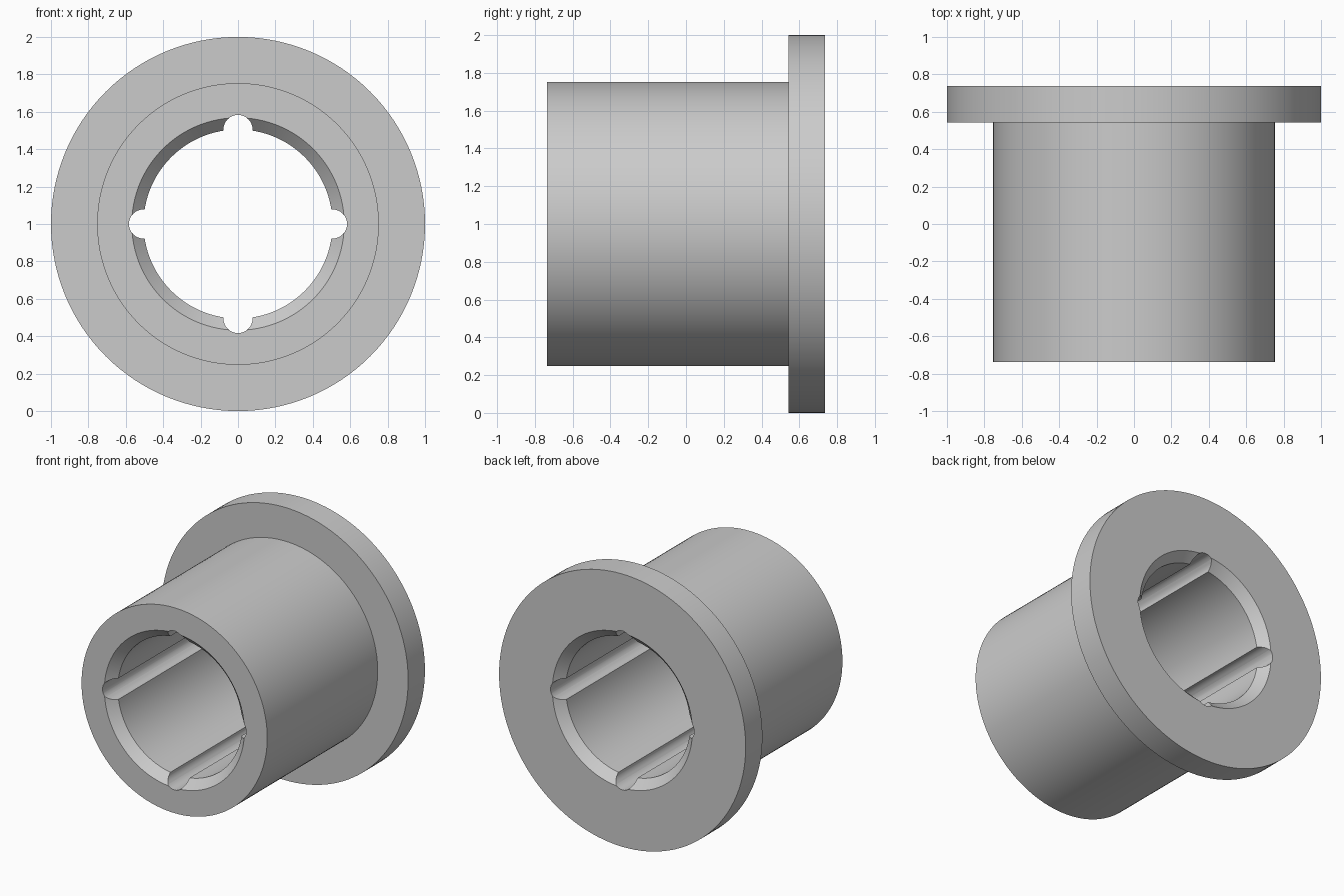
import bpy, bmesh
from math import pi, cos, sin, radians
from mathutils import Matrix, Vector

if "Cube" in bpy.data.objects:
    bpy.data.objects.remove(bpy.data.objects["Cube"])

SEGMENTS = 128
CENTRE = Vector((0, 0, 1))
HALF = 0.737          # half length along y
BORE, CHAMFER_R, CHAMFER_D = 0.505, 0.568, 0.065


def add_object(name, bm):
    bmesh.ops.recalc_face_normals(bm, faces=bm.faces)
    mesh = bpy.data.meshes.new(name)
    bm.to_mesh(mesh)
    bm.free()
    obj = bpy.data.objects.new(name, mesh)
    obj.location = CENTRE
    bpy.context.collection.objects.link(obj)
    return obj


def lathe(name, profile):
    """Spin a closed (radius, y) profile around the y axis."""
    bm = bmesh.new()
    verts = [bm.verts.new((r, y, 0)) for r, y in profile]
    edges = [bm.edges.new((verts[i - 1], verts[i])) for i in range(len(verts))]
    bmesh.ops.spin(bm, geom=verts + edges, cent=(0, 0, 0), axis=(0, 1, 0),
                   angle=2 * pi, steps=SEGMENTS)
    bmesh.ops.remove_doubles(bm, verts=bm.verts, dist=1e-4)
    return add_object(name, bm)


# Flanged sleeve with a bore chamfered at both ends
bushing = lathe("flanged_bushing", [
    (BORE, -HALF + CHAMFER_D), (CHAMFER_R, -HALF), (0.753, -HALF),
    (0.753, 0.543), (1.0, 0.543), (1.0, HALF),
    (CHAMFER_R, HALF), (BORE, HALF - CHAMFER_D)])

# Four round grooves running the whole length of the bore
bm = bmesh.new()
for i in range(4):
    a = i * pi / 2
    place = Matrix.Translation((BORE * cos(a), 0, BORE * sin(a)))
    bmesh.ops.create_cone(bm, cap_ends=True, segments=32, radius1=0.078,
                          radius2=0.078, depth=2 * HALF + 0.2,
                          matrix=place @ Matrix.Rotation(pi / 2, 4, 'X'))
cutter = add_object("groove_cutter", bm)
cutter.hide_render = True

cut = bushing.modifiers.new("grooves", 'BOOLEAN')
cut.operation = 'DIFFERENCE'
cut.solver = 'EXACT'
cut.object = cutter
bpy.context.view_layer.objects.active = bushing
bushing.select_set(True)
cutter.select_set(False)
bpy.ops.object.modifier_apply(modifier=cut.name)
bpy.data.objects.remove(cutter)
bpy.ops.object.shade_smooth_by_angle(angle=radians(30))
